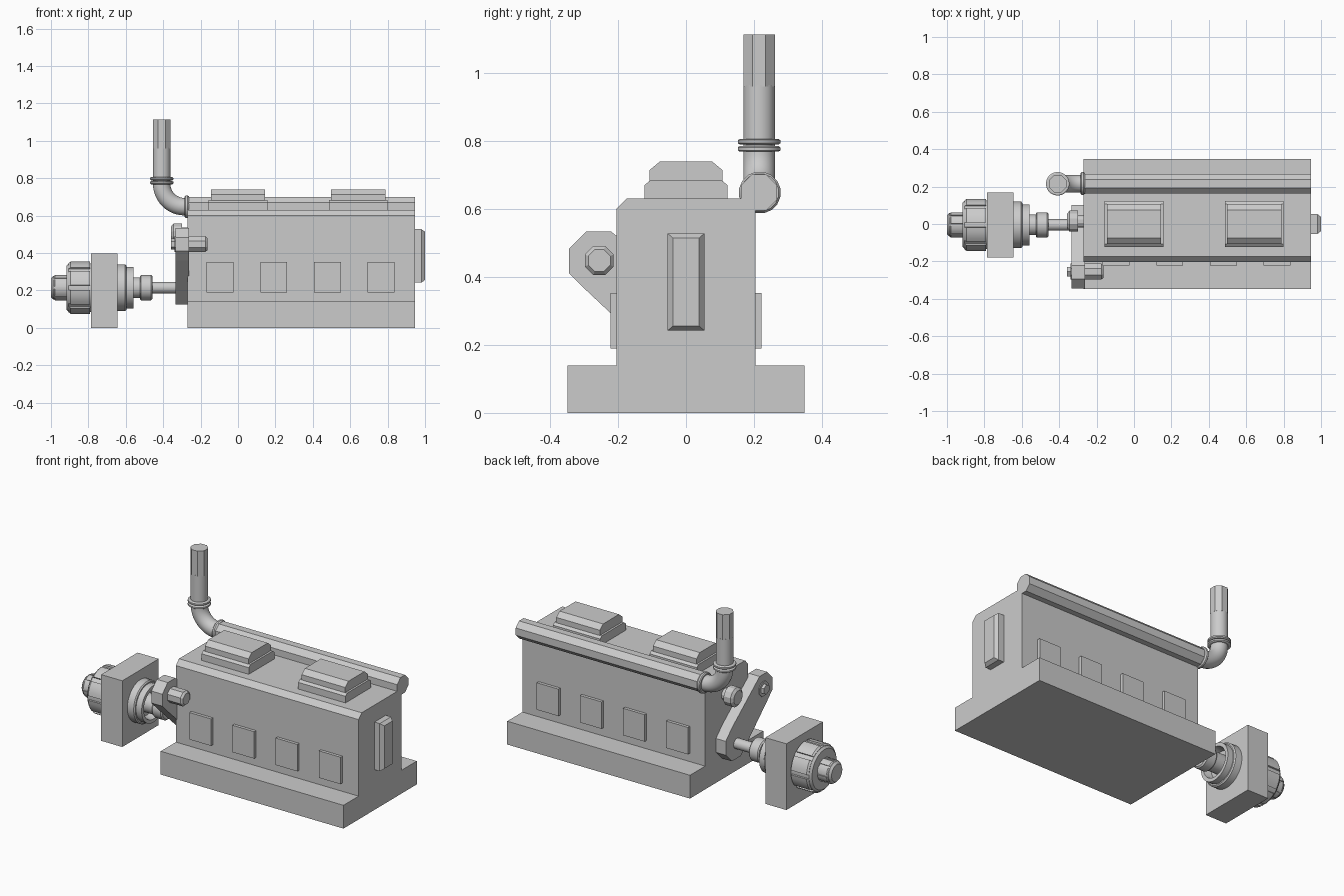
import bpy, bmesh, math
from mathutils import Vector

cube = bpy.data.objects.get("Cube")
if cube:
    bpy.data.objects.remove(cube, do_unlink=True)

grey = bpy.data.materials.new("machine grey")
grey.use_nodes = True
grey.diffuse_color = (0.6, 0.6, 0.6, 1)
grey.node_tree.nodes["Principled BSDF"].inputs["Base Color"].default_value = (0.6, 0.6, 0.6, 1)


def finish(name, bm, smooth=False):
    bmesh.ops.recalc_face_normals(bm, faces=bm.faces)
    mesh = bpy.data.meshes.new(name)
    bm.to_mesh(mesh)
    bm.free()
    mesh.materials.append(grey)
    ob = bpy.data.objects.new(name, mesh)
    bpy.context.collection.objects.link(ob)
    if smooth:
        bpy.ops.object.select_all(action='DESELECT')
        ob.select_set(True)
        bpy.context.view_layer.objects.active = ob
        bpy.ops.object.shade_smooth_by_angle(angle=math.radians(32))
    return ob


def loft(name, rings, smooth=False):
    """Skin a series of matching point loops and cap both ends."""
    bm = bmesh.new()
    loops = [[bm.verts.new(p) for p in ring] for ring in rings]
    n = len(loops[0])
    for a, b in zip(loops, loops[1:]):
        for i in range(n):
            j = (i + 1) % n
            bm.faces.new((a[i], a[j], b[j], b[i]))
    bm.faces.new(loops[0])
    bm.faces.new(loops[-1])
    return finish(name, bm, smooth)


def prism(name, profile, x0, x1):
    """Extrude a (y, z) outline along x."""
    return loft(name, [[(x, y, z) for y, z in profile] for x in (x0, x1)])


def circle(r, n, y=0, z=0, turn=0.5):
    return [(y + r * math.cos(math.tau * (i + turn) / n),
             z + r * math.sin(math.tau * (i + turn) / n)) for i in range(n)]


def lathe_x(name, profile, y, z, n=32, smooth=True):
    """Turn an (x, radius) profile about an axis along x."""
    return loft(name, [[(x, a, b) for a, b in circle(r, n, y, z)] for x, r in profile], smooth)


def lathe_z(name, profile, x, y, n=24, turn=0.5):
    return loft(name, [[(a, b, z) for a, b in circle(r, n, x, y, turn)] for z, r in profile], True)


def mirrored(half):
    return half + [(-y, z) for y, z in reversed(half)]


FRONT, REAR = -0.27, 0.945

# Engine block on its wide foot
prism("engine_block", mirrored([(0.348, 0), (0.348, 0.14), (0.204, 0.14),
                                (0.204, 0.6), (0.175, 0.63)]), FRONT, REAR)

# Stepped hatches on the top
for i, x in enumerate((0, 0.643)):
    prism(f"hatch_base_{i + 1}", mirrored([(0.122, 0.625), (0.122, 0.67), (0.106, 0.683)]),
          x - 0.157, x + 0.157)
    prism(f"hatch_lid_{i + 1}", mirrored([(0.107, 0.68), (0.107, 0.714), (0.076, 0.74)]),
          x - 0.145, x + 0.145)

# Inspection plates along both sides
for side, label in ((-1, "right"), (1, "left")):
    for i in range(4):
        x = -0.096 + 0.287 * i
        prism(f"{label}_side_plate_{i + 1}",
              [(side * 0.195, 0.19), (side * 0.222, 0.19),
               (side * 0.222, 0.352), (side * 0.195, 0.352)], x - 0.072, x + 0.072)


# Bevelled cover on the rear end
def rectangle(x, w, h):
    return [(x, sy * w, 0.385 + sz * h) for sy, sz in ((-1, -1), (1, -1), (1, 1), (-1, 1))]


loft("rear_cover", [rectangle(0.94, 0.054, 0.143), rectangle(0.98, 0.054, 0.143),
                    rectangle(1.0, 0.038, 0.129)])

# Exhaust manifold, elbow, collars and stack
EY, EZ, SX = 0.215, 0.648, -0.408
prism("manifold", circle(0.057, 8, EY, EZ), FRONT, REAR)
lathe_x("manifold_flange", [(-0.285, 0.056), (-0.28, 0.062), (-0.27, 0.062), (-0.262, 0.056)],
        EY + 0.002, EZ, 16)
bend = 0.122
rings = []
for k in range(13):
    a = math.pi / 2 * k / 12
    centre = Vector((SX + bend - bend * math.sin(a), EY, EZ + bend - bend * math.cos(a)))
    out = Vector((math.sin(a), 0, math.cos(a)))
    rings.append([centre + out * u + Vector((0, v, 0)) for u, v in circle(0.047, 24)])
loft("exhaust_elbow", [[p + Vector((0.05, 0, 0)) for p in rings[0]]] + rings, True)
for i, z in enumerate((0.768, 0.789)):
    lathe_z(f"stack_collar_{i + 1}", [(z, 0.057), (z + 0.004, 0.063),
                                      (z + 0.013, 0.063), (z + 0.017, 0.057)], SX, EY)
lathe_z("stack_lower", [(0.76, 0.047), (0.965, 0.047)], SX, EY)
lathe_z("stack_upper", [(0.96, 0.05), (1.113, 0.05)], SX, EY, 8)

# Belt cover: the outline around a lower and an upper octagon
bm = bmesh.new()
outline = circle(0.109, 8, 0, 0.225) + circle(0.094, 8, -0.257, 0.447)
verts = [bm.verts.new((x, y, z)) for x in (-0.335, -0.262) for y, z in outline]
hull = bmesh.ops.convex_hull(bm, input=verts)
bmesh.ops.delete(bm, geom=[v for v in bm.verts if not v.link_faces], context='VERTS')
bmesh.ops.dissolve_limit(bm, angle_limit=0.02, verts=bm.verts, edges=bm.edges)
finish("belt_cover", bm)

# Alternator through the upper end, and the idler pulley
lathe_x("alternator", [(-0.34, 0.046), (-0.175, 0.046), (-0.163, 0.035)], -0.255, 0.448, 8, False)
lathe_x("alternator_nut", [(-0.357, 0.03), (-0.33, 0.03)], -0.255, 0.448, 6, False)
lathe_x("idler_pulley", [(-0.357, 0.042), (-0.345, 0.058), (-0.3, 0.058), (-0.3, 0.035),
                         (-0.262, 0.035)], 0.015, 0.502, 12, False)

# Drive shaft with coupling and open cup
AY, AZ = -0.005, 0.215
lathe_x("drive_shaft", [(-0.47, 0.031), (-0.3, 0.031)], AY, AZ, 16)
lathe_x("shaft_coupling", [(-0.61, 0.055), (-0.525, 0.055), (-0.525, 0.062), (-0.518, 0.068),
                           (-0.465, 0.068), (-0.457, 0.06)], AY, AZ)
lathe_x("bearing_cup", [(-0.66, 0.125), (-0.603, 0.125), (-0.597, 0.118), (-0.597, 0.111),
                        (-0.56, 0.111), (-0.56, 0.09), (-0.605, 0.08)], AY, AZ)

# Bearing stand
prism("bearing_stand", [(AY - 0.173, 0), (AY + 0.173, 0), (AY + 0.173, 0.398),
                        (AY - 0.173, 0.398)], -0.785, -0.645)


# Wheel and end cap, each with raised panels round the rim
def panelled(name, r, step, x0, x1, lip):
    lathe_x(name + "_core", [(x0 - lip, r - step - lip), (x0, r - step), (x1, r - step)], AY, AZ)
    outline = []
    for i in range(8):
        for k in range(5):
            a = math.tau * (i + 0.12 + 0.76 * k / 4) / 8
            outline.append((a, r))
        outline += [(math.tau * (i + t) / 8, r - step * 1.5) for t in (0.88, 1.12)]
    loops = [[(x, AY + (q - c) * math.cos(a), AZ + (q - c) * math.sin(a)) for a, q in outline]
             for x, c in ((x0, 0.008), (x0 + 0.01, 0), (x1 - 0.012, 0))]
    loft(name + "_panels", loops, True)


panelled("wheel", 0.14, 0.01, -0.905, -0.78, 0.012)
panelled("end_cap", 0.068, 0.005, -0.988, -0.9, 0.012)
